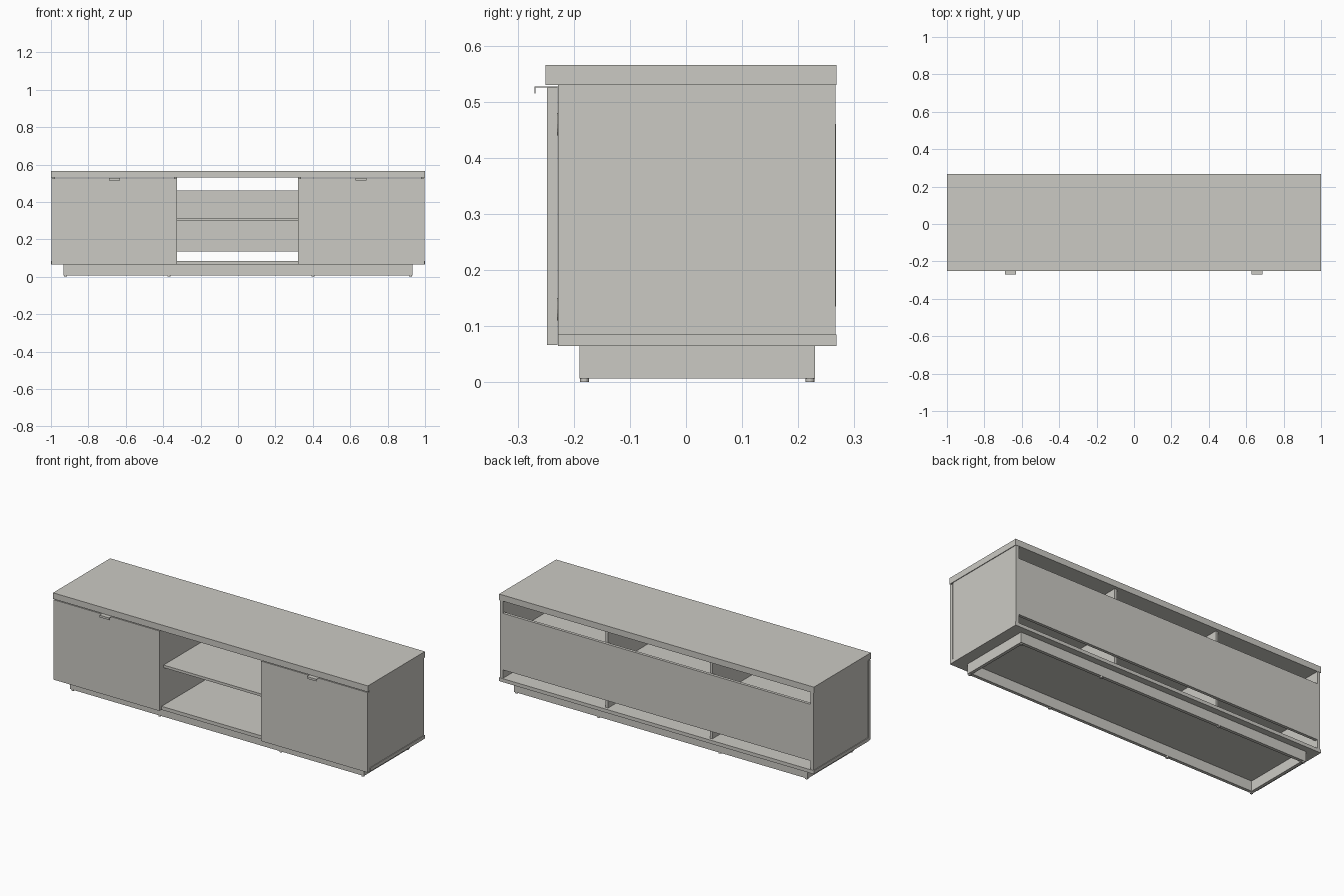
import bpy
import bmesh
from mathutils import Matrix

cube = bpy.data.objects.get("Cube")
if cube:
    bpy.data.objects.remove(cube, do_unlink=True)

material = bpy.data.materials.new("warm grey")
material.use_nodes = True
GREY = (0.6, 0.59, 0.55, 1)
material.diffuse_color = GREY
material.node_tree.nodes["Principled BSDF"].inputs["Base Color"].default_value = GREY


def finish(name, bm):
    mesh = bpy.data.meshes.new(name)
    bm.to_mesh(mesh)
    bm.free()
    mesh.materials.append(material)
    obj = bpy.data.objects.new(name, mesh)
    bpy.context.collection.objects.link(obj)
    return obj


def add_box(bm, x, y, z):
    """Add a box given its (min, max) range on each axis."""
    size = [b - a for a, b in (x, y, z)]
    centre = [(a + b) / 2 for a, b in (x, y, z)]
    bmesh.ops.create_cube(bm, size=1, matrix=Matrix.Translation(centre) @ Matrix.Diagonal((*size, 1)))


def add_cylinder(bm, centre, radius, depth, rotation=Matrix()):
    bmesh.ops.create_cone(bm, cap_ends=True, segments=16, radius1=radius, radius2=radius,
                          depth=depth, matrix=Matrix.Translation(centre) @ rotation)


def box(name, x, y, z):
    bm = bmesh.new()
    add_box(bm, x, y, z)
    return finish(name, bm)


# Cabinet carcass
FRONT, BACK = -0.228, 0.266
box("top_panel", (-1, 1), (-0.25, 0.268), (0.53, 0.565))
box("bottom_panel", (-1, 1), (FRONT, 0.268), (0.065, 0.085))
box("left_side", (0.978, 0.996), (FRONT, BACK), (0.085, 0.53))
box("right_side", (-0.996, -0.978), (FRONT, BACK), (0.085, 0.53))
box("left_divider", (0.32, 0.336), (FRONT, 0.25), (0.085, 0.53))
box("right_divider", (-0.342, -0.326), (FRONT, 0.25), (0.085, 0.53))
box("back_panel", (-0.978, 0.978), (0.25, 0.267), (0.135, 0.46))

# Shelves
box("centre_shelf", (-0.326, 0.32), (-0.21, 0.25), (0.3, 0.315))
box("left_shelf", (0.336, 0.978), (-0.2, 0.25), (0.3, 0.315))
box("right_shelf", (-0.978, -0.342), (-0.2, 0.25), (0.3, 0.315))

# Doors
box("left_door", (0.321, 0.998), (-0.248, FRONT - 0.001), (0.066, 0.525))
box("right_door", (-0.998, -0.326), (-0.248, FRONT - 0.001), (0.066, 0.525))

# Bent tab handles on the door tops
for side, x in (("left", 0.657), ("right", -0.66)):
    bm = bmesh.new()
    span = (x - 0.03, x + 0.03)
    add_box(bm, span, (-0.27, FRONT), (0.525, 0.527))
    add_box(bm, span, (-0.27, -0.268), (0.515, 0.525))
    finish(side + "_handle", bm)

# Door hinges: arm on the upright, cup on the door
for side, x in (("left", 0.336), ("right", -0.978)):
    for level, z in (("lower", 0.13), ("upper", 0.46)):
        bm = bmesh.new()
        add_box(bm, (x, x + 0.012), (-0.225, -0.15), (z - 0.01, z + 0.01))
        add_box(bm, (x + 0.005, x + 0.04), (-0.228, -0.212), (z - 0.012, z + 0.012))
        add_cylinder(bm, (x + 0.03, -0.226, z), 0.02, 0.006, Matrix.Rotation(1.5708, 4, "X"))
        finish(f"{side}_{level}_hinge", bm)

# Hollow plinth frame
LOW, HIGH = 0.007, 0.065
box("plinth_front", (-0.915, 0.915), (-0.19, -0.172), (LOW, HIGH))
box("plinth_back", (-0.933, 0.933), (0.212, 0.23), (LOW, HIGH))
box("plinth_left", (0.915, 0.933), (-0.19, 0.212), (LOW, HIGH))
box("plinth_right", (-0.933, -0.915), (-0.19, 0.212), (LOW, HIGH))

# Small feet under the plinth
bm = bmesh.new()
for x in (-0.922, -0.37, 0.4, 0.922):
    for y in (-0.181, 0.221):
        add_cylinder(bm, (x, y, LOW / 2), 0.008, LOW)
finish("feet", bm)
